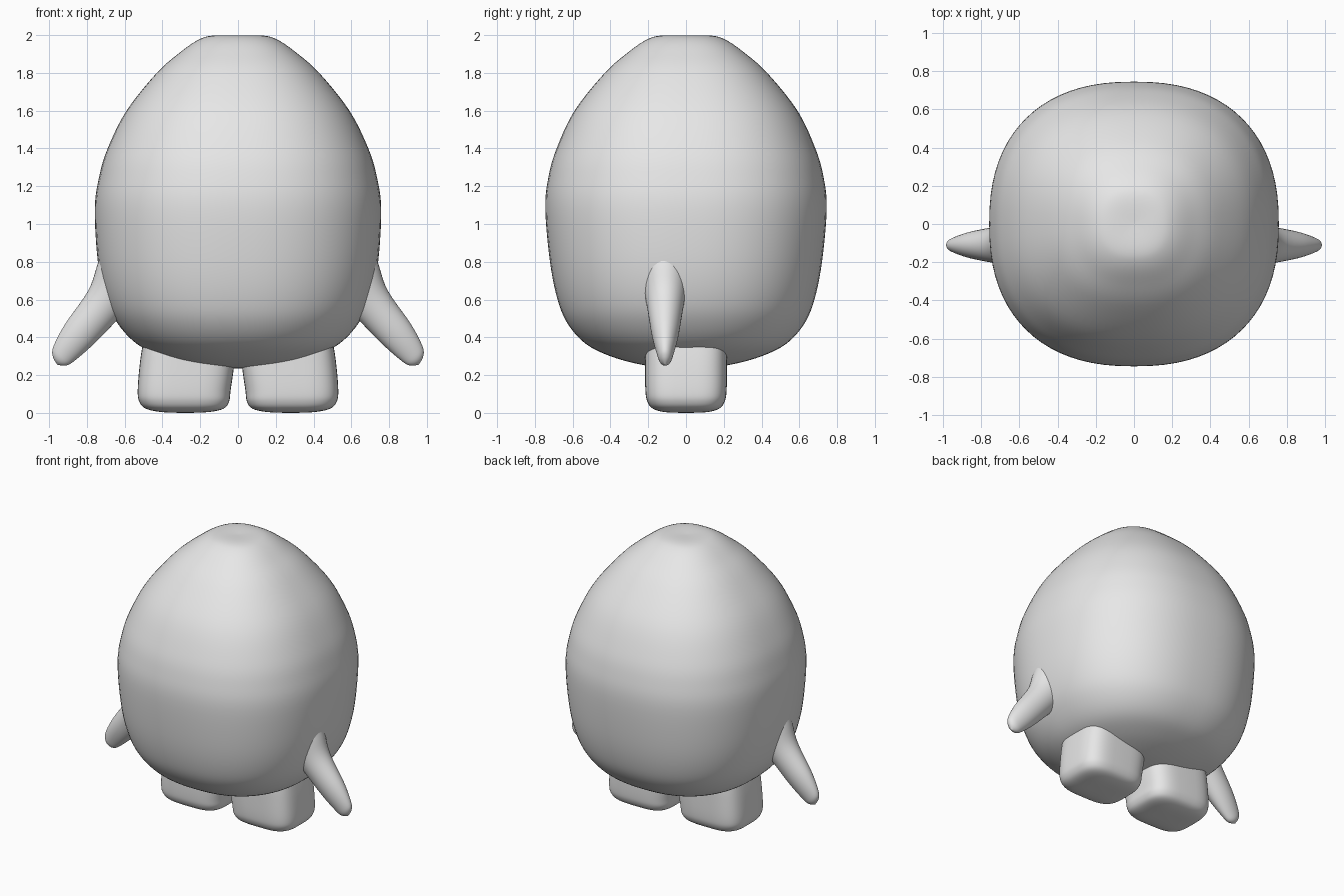
import bpy, bmesh, math
from mathutils import Vector

if "Cube" in bpy.data.objects:
    bpy.data.objects.remove(bpy.data.objects["Cube"])

grey = bpy.data.materials.new("soft_grey")
grey.diffuse_color = (0.8, 0.8, 0.8, 1)
grey.use_nodes = True
grey.node_tree.nodes["Principled BSDF"].inputs["Base Color"].default_value = grey.diffuse_color


def smooth_rows(rows, steps):
    """Catmull-Rom interpolation through rows of numbers."""
    out = []
    for i in range(len(rows) - 1):
        a, b = rows[max(i - 1, 0)], rows[i]
        c, d = rows[i + 1], rows[min(i + 2, len(rows) - 1)]
        for s in range(steps):
            t = s / steps
            out.append([0.5 * (2 * q + (r - p) * t + (2 * p - 5 * q + 4 * r - u) * t * t
                               + (3 * q - p - 3 * r + u) * t ** 3)
                        for p, q, r, u in zip(a, b, c, d)])
    out.append(list(rows[-1]))
    return out


def loft(name, rows, axis_u, axis_v, power, sides=64, steps=5):
    """Skin superellipse rings given as (x, y, z, radius_u, radius_v)."""
    bm = bmesh.new()
    rings = []
    for x, y, z, ru, rv in smooth_rows(rows, steps):
        ring = []
        for k in range(sides):
            t = 2 * math.pi * k / sides
            c, s = math.cos(t), math.sin(t)
            u = math.copysign(abs(c) ** (2 / power), c) * max(ru, 0)
            v = math.copysign(abs(s) ** (2 / power), s) * max(rv, 0)
            ring.append(bm.verts.new(Vector((x, y, z)) + axis_u * u + axis_v * v))
        rings.append(ring)
    for lo, hi in zip(rings, rings[1:]):
        for k in range(sides):
            j = (k + 1) % sides
            bm.faces.new((lo[k], lo[j], hi[j], hi[k]))
    for ring in (rings[0], rings[-1]):
        bm.faces.new(ring)
    bmesh.ops.remove_doubles(bm, verts=bm.verts, dist=0.0005)
    bmesh.ops.recalc_face_normals(bm, faces=bm.faces)
    mesh = bpy.data.meshes.new(name)
    bm.to_mesh(mesh)
    bm.free()
    mesh.materials.append(grey)
    for p in mesh.polygons:
        p.use_smooth = True
    obj = bpy.data.objects.new(name, mesh)
    bpy.context.collection.objects.link(obj)
    return obj


X, Y = Vector((1, 0, 0)), Vector((0, 1, 0))

# Egg-shaped body: height, half width, half depth
profile = [(0.235, 0, 0), (0.24, 0.12, 0.12), (0.258, 0.25, 0.25), (0.30, 0.40, 0.40),
           (0.365, 0.535, 0.53), (0.47, 0.635, 0.625), (0.60, 0.70, 0.68),
           (0.80, 0.742, 0.72), (1.08, 0.758, 0.745), (1.25, 0.735, 0.728),
           (1.40, 0.69, 0.685), (1.60, 0.59, 0.59), (1.80, 0.43, 0.43),
           (1.91, 0.305, 0.305), (1.975, 0.21, 0.21), (1.998, 0.13, 0.13), (1.996, 0, 0)]
loft("body", [(0, 0, z, rx, ry) for z, rx, ry in profile], X, Y, 2.35, sides=80)

# Stubby feet: height, centre offset, half width, half depth
foot = [(0.0, 0.28, 0, 0), (0.004, 0.28, 0.12, 0.11), (0.022, 0.282, 0.205, 0.175),
        (0.06, 0.285, 0.238, 0.205), (0.12, 0.285, 0.246, 0.215),
        (0.25, 0.271, 0.25, 0.217), (0.36, 0.262, 0.243, 0.215), (0.46, 0.255, 0.23, 0.20)]

# Flipper arms: offset, height, half breadth, half thickness
arm = [(0.55, 0.79, 0.19, 0.15), (0.62, 0.70, 0.15, 0.125), (0.70, 0.585, 0.112, 0.10),
       (0.837, 0.42, 0.093, 0.072), (0.92, 0.315, 0.068, 0.044),
       (0.945, 0.274, 0.042, 0.027), (0.957, 0.255, 0, 0)]

for side, label in ((1, "right"), (-1, "left")):
    loft(label + "_foot", [(side * x, 0, z, rx, ry) for z, x, rx, ry in foot], X, Y, 3.6)
    across = Vector((side * 0.83, 0, 0.55)).normalized()
    loft(label + "_arm", [(side * x, -0.11, z, a, b) for x, z, a, b in arm],
         across, Y, 2, sides=40)
